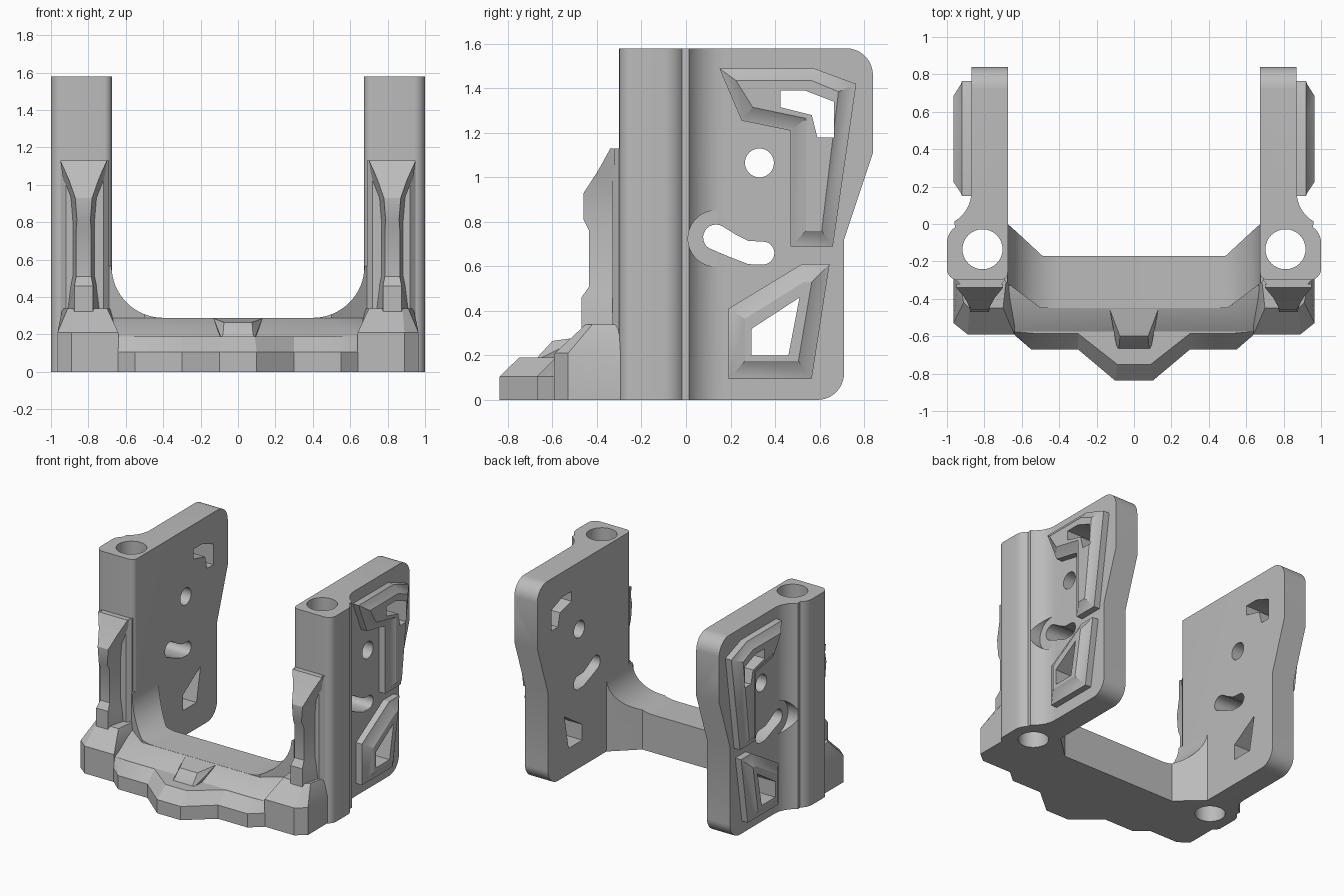
import bpy, bmesh, math

cube = bpy.data.objects.get("Cube")
if cube:
    bpy.data.objects.remove(cube, do_unlink=True)

grey = bpy.data.materials.new("plain_grey")
grey.use_nodes = True
GREY = (0.5, 0.5, 0.5, 1)
grey.diffuse_color = GREY
grey.node_tree.nodes["Principled BSDF"].inputs["Base Color"].default_value = GREY


def finish(name, bm):
    bmesh.ops.recalc_face_normals(bm, faces=bm.faces)
    mesh = bpy.data.meshes.new(name)
    bm.to_mesh(mesh)
    bm.free()
    mesh.materials.append(grey)
    ob = bpy.data.objects.new(name, mesh)
    bpy.context.collection.objects.link(ob)
    return ob


def loft(name, rings):
    """Closed solid through rings of equal point count."""
    bm = bmesh.new()
    loops = [[bm.verts.new(p) for p in ring] for ring in rings]
    n = len(loops[0])
    for a, b in zip(loops, loops[1:]):
        for i in range(n):
            j = (i + 1) % n
            bm.faces.new((a[i], a[j], b[j], b[i]))
    bm.faces.new(loops[0])
    bm.faces.new(loops[-1])
    return finish(name, bm)


def ring(pts, axis, t):
    if axis == "x":
        return [(t, a, b) for a, b in pts]
    if axis == "y":
        return [(a, t, b) for a, b in pts]
    return [(a, b, t) for a, b in pts]


def prism(name, pts, axis, lo, hi):
    return loft(name, [ring(pts, axis, lo), ring(pts, axis, hi)])


def hull(name, pts):
    bm = bmesh.new()
    for p in pts:
        bm.verts.new(p)
    bmesh.ops.convex_hull(bm, input=bm.verts)
    return finish(name, bm)


def arc(cx, cy, r, start, end, n=12):
    angles = [math.radians(start + (end - start) * i / n) for i in range(n + 1)]
    return [(cx + r * math.cos(a), cy + r * math.sin(a)) for a in angles]


def mirrored(half):
    """Half outline running from the outside to the middle, completed across x."""
    return half + [(-x, y) for x, y in reversed(half)]


def activate(ob):
    bpy.ops.object.select_all(action="DESELECT")
    ob.select_set(True)
    bpy.context.view_layer.objects.active = ob


def combine(ob, tool, operation):
    activate(ob)
    mod = ob.modifiers.new("cut", "BOOLEAN")
    mod.operation = operation
    mod.solver = "EXACT"
    mod.object = tool
    bpy.ops.object.modifier_apply(modifier=mod.name)
    bpy.data.objects.remove(tool, do_unlink=True)


def shade(ob):
    activate(ob)
    bpy.ops.object.shade_smooth_by_angle(angle=math.radians(28))


def both_sides(ob):
    mod = ob.modifiers.new("mirror", "MIRROR")
    mod.use_mirror_merge = False
    shade(ob)


# Side plate with its front column, trimmed to the side outline
plan = [(0.675, 0.84), (0.87, 0.84)]
plan += arc(1.05, 0.17, 0.18, 180, 240)
plan += arc(0.9, -0.1, 0.1, 55, 0, 8)
plan += arc(0.94, -0.24, 0.06, 0, -90, 8) + arc(0.715, -0.26, 0.04, -90, -180, 8)
plate = prism("side_plate", plan, "z", 0, 1.58)
outline = [(-0.5, -0.0)] + arc(0.59, 0.12, 0.12, -90, 0) + [(0.71, 0.72), (0.84, 1.11)]
outline += arc(0.72, 1.46, 0.12, 0, 90) + [(-0.5, 1.58)]
combine(plate, prism("outline_tool", outline, "x", 0.5, 1.2), "INTERSECT")

# Raised frames on the outside of the plate
upper_outer = [(0.15, 1.49), (0.575, 1.49), (0.765, 1.42), (0.66, 0.69),
               (0.47, 0.69), (0.47, 1.21), (0.25, 1.255)]
upper_inner = [(0.225, 1.435), (0.565, 1.435), (0.685, 1.385), (0.61, 0.76),
               (0.54, 0.76), (0.54, 1.265), (0.30, 1.315)]
lower_outer = [(0.19, 0.41), (0.52, 0.61), (0.645, 0.61), (0.565, 0.095), (0.19, 0.095)]
lower_inner = [(0.265, 0.365), (0.53, 0.53), (0.565, 0.53), (0.505, 0.175), (0.265, 0.175)]
for outer, inner in ((upper_outer, upper_inner), (lower_outer, lower_inner)):
    step = [(a + (c - a) * 0.2, b + (d - b) * 0.2) for (a, b), (c, d) in zip(outer, inner)]
    frame = loft("frame_tool", [ring(outer, "x", 0.8), ring(outer, "x", 0.92),
                                ring(step, "x", 0.925), ring(inner, "x", 0.965)])
    combine(plate, frame, "UNION")

# Openings through the plate
upper_window = [(0.425, 1.39), (0.535, 1.39), (0.665, 1.34), (0.665, 1.18),
                (0.59, 1.18), (0.565, 1.28), (0.425, 1.315)]
lower_window = [(0.295, 0.32), (0.51, 0.46), (0.46, 0.2), (0.295, 0.2)]
pin_hole = arc(0.33, 1.065, 0.065, 0, 350, 35)
slot = arc(0.135, 0.73, 0.058, 235, 60) + [(0.22, 0.745), (0.28, 0.715)]
slot += arc(0.345, 0.66, 0.052, 75, -90) + [(0.28, 0.61), (0.19, 0.645)]
for opening in (upper_window, lower_window, pin_hole, slot):
    combine(plate, prism("opening_tool", opening, "x", 0.5, 1.2), "DIFFERENCE")
recess = arc(0.135, 0.725, 0.126, 0, 350, 35)
combine(plate, prism("recess_tool", recess, "x", 0.872, 1.2), "DIFFERENCE")
bore = arc(0.81, -0.135, 0.107, 0, 352.5, 47)
combine(plate, prism("bore_tool", bore, "z", -0.1, 1.7), "DIFFERENCE")
both_sides(plate)

# Column backing pad and the stepped ridge in front of it
pad = [(0.69, -0.27), (0.95, -0.27), (0.95, -0.3), (0.92, -0.33), (0.72, -0.33), (0.69, -0.3)]
both_sides(prism("column_pad", pad, "z", 0.2, 1.13))
sections = [(1.13, 0.34, 0.125, 0.125), (1.03, 0.395, 0.08, 0.11), (0.93, 0.46, 0.045, 0.07),
            (0.81, 0.46, 0.036, 0.06), (0.76, 0.435, 0.04, 0.06), (0.51, 0.435, 0.04, 0.06),
            (0.46, 0.47, 0.05, 0.07), (0.3, 0.47, 0.05, 0.09)]
both_sides(loft("column_ridge", [
    [(0.825 - back, -0.32, z), (0.825 - front, -depth, z),
     (0.825 + front, -depth, z), (0.825 + back, -0.32, z)]
    for z, depth, front, back in sections]))

# Corner foot, chamfered and sloping up to the column
foot = [(0.64, -0.27), (0.64, -0.59), (0.89, -0.59), (0.965, -0.53), (0.965, -0.27)]
crown = [(0.68, -0.27), (0.7, -0.45), (0.88, -0.45), (0.91, -0.42), (0.94, -0.27)]
both_sides(loft("corner_foot", [ring(foot, "z", 0), ring(foot, "z", 0.21),
                                ring(crown, "z", 0.34)]))

# Cross bar with curved shoulders
profile = mirrored([(0.69, 0), (0.69, 0.565)] + arc(0.4, 0.565, 0.276, 0, -90, 16))
bar = prism("cross_bar", profile, "y", -0.6, 0.1)
bar_plan = mirrored([(0.7, 0), (0.7, -0.3), (0.5, -0.45)])
back_edge = [(-0.675, 0), (-0.63, -0.04), (-0.49, -0.17), (0.49, -0.17), (0.63, -0.04), (0.675, 0)]
combine(bar, prism("plan_tool", bar_plan + back_edge, "z", -0.1, 1), "INTERSECT")
shade(bar)

# Sloped apron in front of the bar
apron = []
for s in (-1, 1):
    apron += [(s * 0.65, -0.575, 0), (s * 0.65, -0.575, 0.19), (s * 0.5, -0.45, 0.288),
              (s * 0.67, -0.33, 0.288), (s * 0.67, -0.33, 0)]
shade(hull("sloped_apron", apron))

# Pointed front lip with a chamfered upper edge
lip = mirrored([(0.65, -0.45), (0.66, -0.575), (0.55, -0.67), (0.3, -0.67), (0.1, -0.838)])
lip_top = mirrored([(0.65, -0.45), (0.65, -0.575), (0.53, -0.585), (0.3, -0.585), (0.09, -0.75)])
shade(loft("front_lip", [ring(lip, "z", 0), ring(lip, "z", 0.105), ring(lip_top, "z", 0.19)]))

# Small latch block in the middle of the apron
latch = []
for s in (-1, 1):
    latch += [(s * 0.09, -0.67, 0.18), (s * 0.08, -0.66, 0.2), (s * 0.075, -0.6, 0.265),
              (s * 0.09, -0.52, 0.27), (s * 0.13, -0.455, 0.285), (s * 0.1, -0.45, 0.18)]
shade(hull("latch_block", latch))
